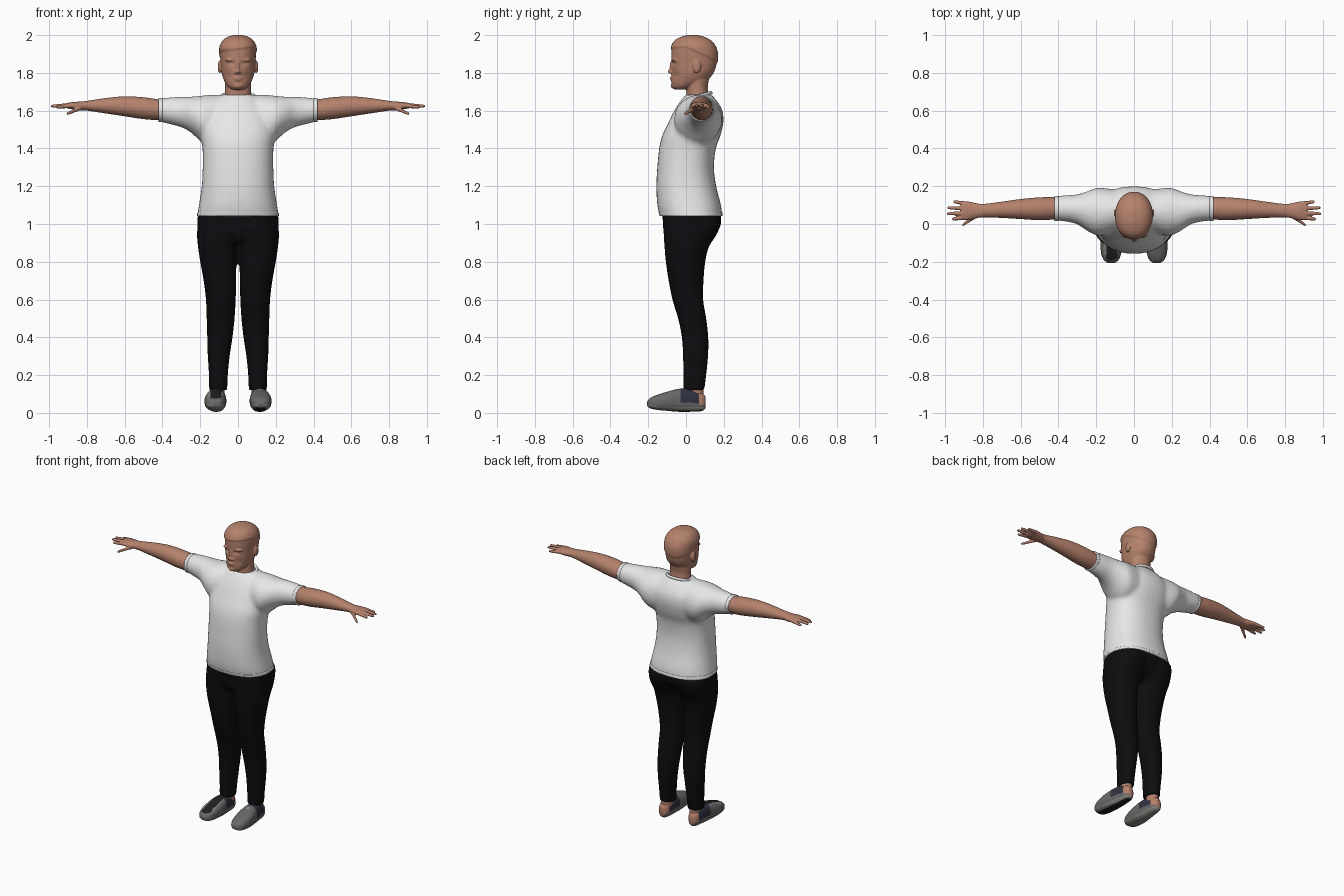
import bpy, bmesh, math
from mathutils import Matrix, Vector

cube = bpy.data.objects.get("Cube")
if cube:
    bpy.data.objects.remove(cube)


def material(name, rgb):
    m = bpy.data.materials.new(name)
    m.use_nodes = True
    colour = (*rgb, 1)
    m.diffuse_color = colour
    m.node_tree.nodes["Principled BSDF"].inputs["Base Color"].default_value = colour
    return m


skin = material("skin", (.46, .22, .15))
white = material("white cotton", (.8, .8, .8))
black = material("black cloth", (.004, .004, .005))
grey = material("grey shoe", (.14, .14, .145))
navy = material("navy panel", (.03, .032, .055))
pale = material("pale sole", (.25, .24, .22))
rubber = material("dark rubber", (.015, .015, .015))


def resample(rows, steps):
    """Catmull-Rom interpolation through the section rows."""
    out = []
    for i in range(len(rows) - 1):
        a, b = rows[max(i - 1, 0)], rows[i]
        c, d = rows[i + 1], rows[min(i + 2, len(rows) - 1)]
        for s in range(steps):
            t = s / steps
            out.append([q + t / 2 * (r - p + t * (2*p - 5*q + 4*r - w + t * (3*(q - r) + w - p)))
                        for p, q, r, w in zip(a, b, c, d)])
    return out + [list(rows[-1])]


def loft(bm, axis, rows, power=2, steps=4, sides=36):
    """Closed tube along an axis; each row is position, then low/high of the other two axes."""
    rings = []
    for t, ul, uh, vl, vh in resample(rows, steps):
        ring = []
        for k in range(sides):
            ang = math.tau * k / sides
            c, s = math.cos(ang), math.sin(ang)
            u = (ul + uh) / 2 + (uh - ul) / 2 * math.copysign(abs(c) ** (2 / power), c)
            v = (vl + vh) / 2 + (vh - vl) / 2 * math.copysign(abs(s) ** (2 / power), s)
            p = [u, v]
            p.insert("xyz".index(axis), t)
            ring.append(bm.verts.new(p))
        rings.append(ring)
    for a, b in zip(rings, rings[1:]):
        for k in range(sides):
            n = (k + 1) % sides
            bm.faces.new((a[k], a[n], b[n], b[k]))
    bm.faces.new(rings[0])
    bm.faces.new(rings[-1])


def trunk(bm, rows, power=2):
    """Upright loft centred on x; each row is height, half width, front, back."""
    loft(bm, "z", [(z, -w, w, f, b) for z, w, f, b in rows], power)


def ball(bm, centre, radii):
    m = Matrix.Translation(centre) @ Matrix.Diagonal((*radii, 1))
    bmesh.ops.create_icosphere(bm, subdivisions=3, radius=1, matrix=m)


def mirror(bm):
    geom = bm.verts[:] + bm.edges[:] + bm.faces[:]
    copy = bmesh.ops.duplicate(bm, geom=geom)["geom"]
    for v in copy:
        if isinstance(v, bmesh.types.BMVert):
            v.co.x *= -1


def finish(name, bm, mats, voxel=0, smooth=4):
    """Make the object; a voxel size fuses the overlapping lofts into one skin."""
    bmesh.ops.recalc_face_normals(bm, faces=bm.faces)
    me = bpy.data.meshes.new(name)
    bm.to_mesh(me)
    bm.free()
    ob = bpy.data.objects.new(name, me)
    bpy.context.scene.collection.objects.link(ob)
    for m in mats:
        me.materials.append(m)
    bpy.context.view_layer.objects.active = ob
    if voxel:
        r = ob.modifiers.new("fuse", "REMESH")
        r.mode, r.voxel_size = "VOXEL", voxel
        s = ob.modifiers.new("soften", "SMOOTH")
        s.factor, s.iterations = .5, smooth
        for mod in ("fuse", "soften"):
            bpy.ops.object.modifier_apply(modifier=mod)
    ob.data.shade_smooth()
    return ob


# Shirt: sleeves, then body
bm = bmesh.new()
loft(bm, "x", [(.08, -.04, .18, 1.42, 1.685), (.16, -.06, .19, 1.42, 1.683), (.2, -.06, .19, 1.44, 1.678),
               (.25, -.035, .172, 1.485, 1.674), (.3, -.002, .157, 1.512, 1.674),
               (.36, .013, .152, 1.528, 1.67), (.418, .018, .147, 1.543, 1.664)])
mirror(bm)
trunk(bm, [(1.04, .217, -.138, .192), (1.1, .207, -.152, .185), (1.2, .192, -.157, .16), (1.3, .187, -.152, .148),
           (1.4, .188, -.142, .158), (1.47, .2, -.125, .183), (1.54, .2, -.092, .198), (1.6, .18, -.062, .193),
           (1.65, .13, -.03, .165), (1.685, .09, .0, .135)], 2.3)
finish("shirt", bm, [white], .011, 6)

# Hem and sleeve cuffs
bm = bmesh.new()
loft(bm, "x", [(.4, .015, .149, 1.541, 1.667), (.42, .015, .149, 1.541, 1.667)])
mirror(bm)
trunk(bm, [(1.043, .218, -.14, .194), (1.062, .215, -.145, .192)], 2.3)
finish("shirt_hems", bm, [white])

# Ribbed collar
bpy.ops.mesh.primitive_torus_add(major_radius=.082, minor_radius=.009, major_segments=48,
                                 location=(0, .06, 1.674), rotation=(math.radians(16), 0, 0))
collar = bpy.context.object
collar.name = "collar"
collar.scale = (1.05, .92, 1)
collar.data.materials.append(white)
collar.data.shade_smooth()

# Trousers: legs, then hips
bm = bmesh.new()
loft(bm, "z", [(.12, .057, .153, -.014, .097), (.2, .054, .154, -.014, .107), (.3, .044, .16, -.016, .117),
               (.4, .029, .163, -.022, .118), (.5, .018, .166, -.042, .107), (.6, .012, .17, -.072, .091),
               (.7, .01, .182, -.092, .093), (.8, .007, .2, -.107, .102), (.88, .001, .212, -.114, .122),
               (.94, -.01, .217, -.118, .16), (1.0, -.02, .214, -.12, .185), (1.04, -.02, .21, -.12, .185)], 2.2)
mirror(bm)
trunk(bm, [(.9, .13, -.085, .085), (.94, .2, -.115, .14), (1.0, .216, -.122, .182), (1.06, .211, -.125, .185)], 2.2)
finish("trousers", bm, [black], .01, 3)

# Arms with hands
bm = bmesh.new()
loft(bm, "x", [(.36, .03, .14, 1.552, 1.655), (.42, .024, .142, 1.55, 1.66), (.5, .02, .141, 1.555, 1.671),
               (.6, .026, .132, 1.57, 1.676), (.7, .032, .118, 1.585, 1.667), (.8, .035, .106, 1.6, 1.652),
               (.84, .028, .112, 1.601, 1.648), (.88, .02, .12, 1.608, 1.645), (.912, .024, .118, 1.614, 1.639)])
digits = [((.88, .034, 1.627), (.962, .026, 1.618)), ((.88, .058, 1.63), (.99, .054, 1.624)),
          ((.88, .082, 1.63), (.986, .086, 1.624)), ((.88, .107, 1.626), (.955, .118, 1.618)),
          ((.83, .045, 1.615), (.908, -.006, 1.582))]
for base, tip in digits:
    rows = []
    for t, r in ((0, .012), (.4, .0105), (.75, .0095), (.95, .008), (1, .005)):
        x, y, z = Vector(base).lerp(Vector(tip), t)
        rows.append((x, y - r, y + r, z - r, z + r))
    loft(bm, "x", rows, sides=16)
mirror(bm)
finish("arms_and_hands", bm, [skin], .005, 3)

# Head and neck: paired features, then central ones
bm = bmesh.new()
ball(bm, (.098, .058, 1.832), (.009, .022, .034))
ball(bm, (.036, -.058, 1.868), (.034, .018, .008))
ball(bm, (.034, -.054, 1.846), (.017, .014, .01))
ball(bm, (.011, -.078, 1.802), (.009, .011, .009))
mirror(bm)
trunk(bm, [(1.6, .085, -.01, .15), (1.66, .073, .0, .13), (1.72, .068, .002, .115), (1.8, .07, .0, .13)])
trunk(bm, [(1.712, .034, -.06, -.005), (1.73, .056, -.073, .05), (1.76, .074, -.077, .11), (1.8, .087, -.077, .147),
           (1.85, .092, -.077, .162), (1.9, .095, -.078, .165), (1.94, .093, -.074, .153), (1.97, .076, -.055, .128),
           (1.988, .05, -.02, .09), (1.995, .02, .01, .06)], 2.15)
ball(bm, (0, -.08, 1.808), (.012, .018, .012))
ball(bm, (0, -.074, 1.832), (.009, .014, .034))
ball(bm, (0, -.074, 1.773), (.024, .012, .006))
ball(bm, (0, -.072, 1.762), (.021, .012, .006))
ball(bm, (0, -.066, 1.732), (.024, .015, .016))
head = finish("head", bm, [skin], .005, 3)

# Press in the eye sockets and cheeks, raise the hair above a sloping hairline
normals = [v.normal.copy() for v in head.data.vertices]
for v, n in zip(head.data.vertices, normals):
    x, y, z = v.co
    if y < 0:
        socket = math.hypot((abs(x) - .033) / .02, (z - 1.85) / .011)
        cheek = math.hypot((abs(x) - .052) / .022, (z - 1.785) / .025)
        v.co.y += .007 * math.exp(-socket ** 2) + .006 * math.exp(-cheek ** 2)
    hairline = 1.922 - .45 * max(0, min(y, .2)) + .12 * x
    lift = max(0, min(1, (z - hairline) / .008))
    v.co += n * .005 * lift

# Ankles
bm = bmesh.new()
loft(bm, "z", [(.05, .075, .143, .01, .092), (.1, .072, .142, .005, .092), (.16, .07, .14, .0, .09)])
mirror(bm)
finish("ankles", bm, [skin])

# Shoes, coloured by zone: sole, upper, side panel and bare heel
bm = bmesh.new()
loft(bm, "y", [(-.207, .105, .135, .04, .058), (-.193, .084, .157, .026, .076), (-.16, .069, .173, .017, .093),
               (-.1, .062, .177, .011, .112), (-.04, .064, .168, .006, .127), (.02, .068, .158, .006, .128),
               (.07, .074, .149, .008, .112), (.092, .083, .14, .013, .1), (.103, .095, .128, .025, .085)],
     2.5, 6, 48)
mirror(bm)
bmesh.ops.recalc_face_normals(bm, faces=bm.faces)
for f in bm.faces:
    c = f.calc_center_median()
    sole = .03 + max(0, -c.y - .1) * .17
    if f.normal.z < -.8:
        f.material_index = 3 if abs(abs(c.x) - .117) < .03 else 2
    elif c.z < sole:
        f.material_index = 2
    elif c.y > .068 and c.z > .04:
        f.material_index = 4
    elif c.y > -.03 and c.z > .055:
        f.material_index = 1
    elif -.075 < c.y < -.05 and abs(abs(c.x) - .117) < .014:
        f.material_index = 4
finish("shoes", bm, [grey, navy, pale, rubber, skin])
